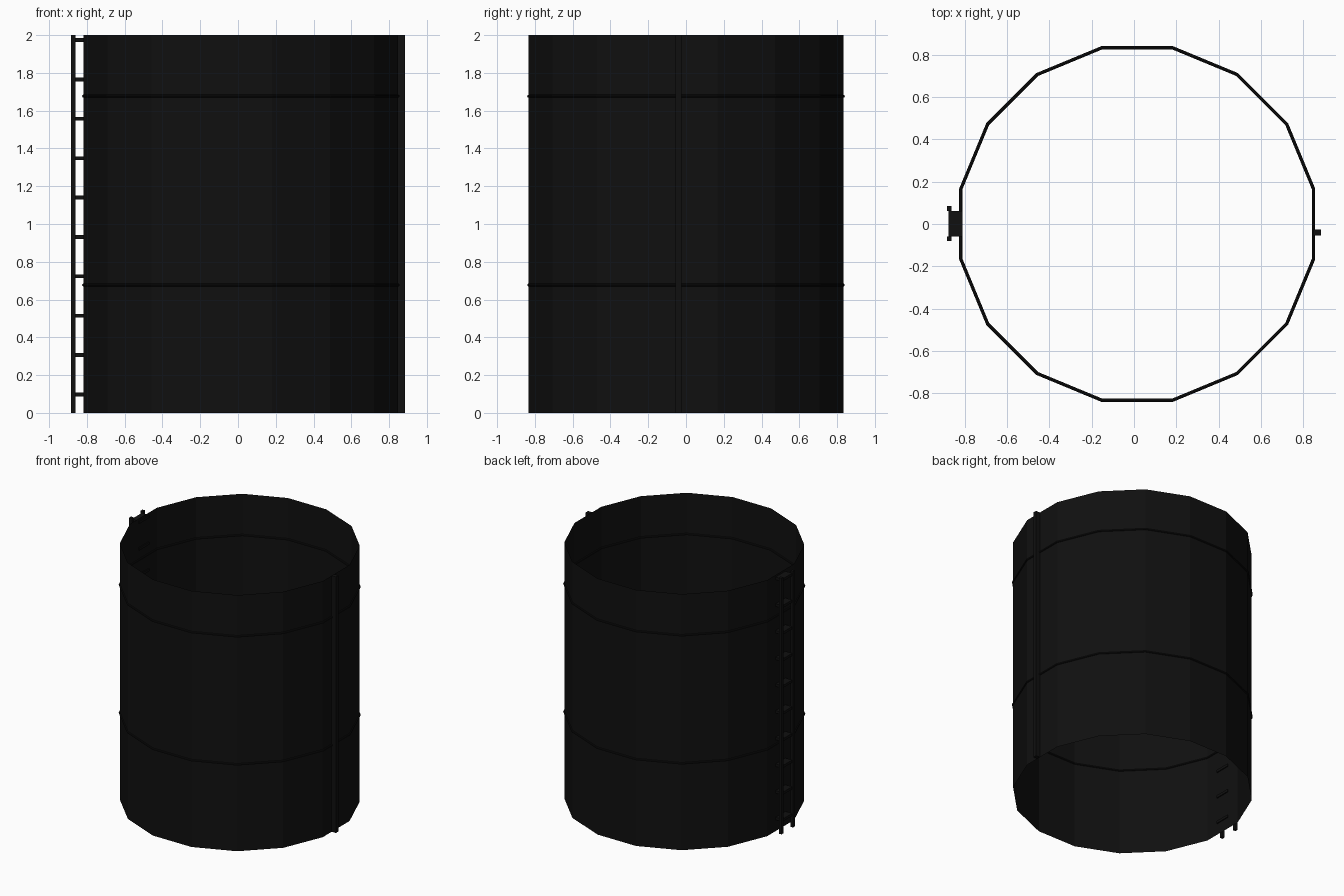
import bpy
from math import pi, cos

cube = bpy.data.objects.get("Cube")
if cube:
    bpy.data.objects.remove(cube, do_unlink=True)

SIDES = 16
HEIGHT = 2.0
CENTRE_X = 0.015
FLAT = 0.833                       # distance from the axis to a wall panel
RADIUS = FLAT / cos(pi / SIDES)
TURN = pi / SIDES                  # panels face straight along x and y

black = bpy.data.materials.new("near_black_metal")
black.use_nodes = True
colour = (0.005, 0.005, 0.005, 1)
black.diffuse_color = colour
black.node_tree.nodes["Principled BSDF"].inputs["Base Color"].default_value = colour


def finish(name):
    obj = bpy.context.object
    obj.name = obj.data.name = name
    obj.data.materials.clear()
    obj.data.materials.append(black)
    return obj


def box(name, x, y, z):
    """Box spanning the given (low, high) ranges."""
    spans = (x, y, z)
    bpy.ops.mesh.primitive_cube_add(size=1, location=[(a + b) / 2 for a, b in spans])
    obj = finish(name)
    obj.scale = [b - a for a, b in spans]
    return obj


# Open tank wall
bpy.ops.mesh.primitive_cylinder_add(vertices=SIDES, radius=RADIUS, depth=HEIGHT,
                                    end_fill_type='NOTHING',
                                    location=(CENTRE_X, 0, HEIGHT / 2),
                                    rotation=(0, 0, TURN))
finish("tank_wall")

# Hoops let into the wall, showing inside and out
for name, z in (("lower_hoop", 0.677), ("upper_hoop", 1.677)):
    bpy.ops.mesh.primitive_torus_add(major_segments=SIDES, minor_segments=8,
                                     major_radius=RADIUS, minor_radius=0.008,
                                     location=(CENTRE_X, 0, z), rotation=(0, 0, TURN))
    finish(name)

# Ladder on the right side
for name, y in (("front_ladder_rail", -0.069), ("back_ladder_rail", 0.073)):
    box(name, (-0.884, -0.861), (y - 0.011, y + 0.011), (0, HEIGHT))
for i in range(10):
    z = 0.098 + i * 0.2084
    box(f"ladder_rung_{i + 1}", (-0.876, -0.81), (-0.058, 0.062), (z - 0.01, z + 0.01))

# Upright pipe on the left side
box("upright_pipe", (0.848, 0.884), (-0.055, -0.025), (0, HEIGHT))
